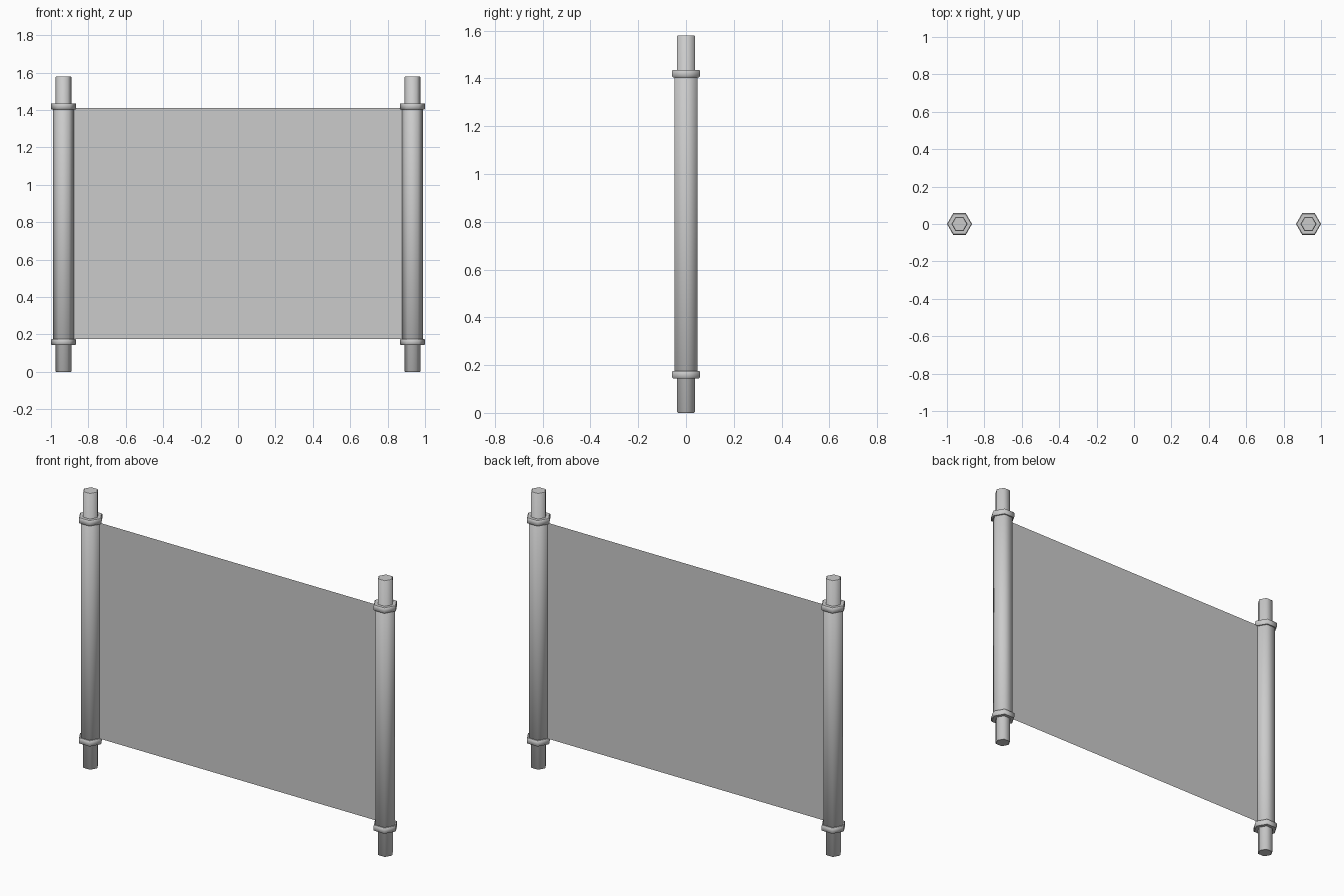
import bpy
import bmesh
import math

cube = bpy.data.objects.get("Cube")
if cube:
    bpy.data.objects.remove(cube, do_unlink=True)

POLE_X = 0.933
SIDES = 6
HEIGHT = 1.58


def make_material(name, rgb):
    mat = bpy.data.materials.new(name)
    mat.use_nodes = True
    color = (*rgb, 1.0)
    mat.diffuse_color = color
    mat.node_tree.nodes["Principled BSDF"].inputs["Base Color"].default_value = color
    return mat


def add_object(name, bm, mat):
    mesh = bpy.data.meshes.new(name)
    bm.to_mesh(mesh)
    bm.free()
    mesh.materials.append(mat)
    obj = bpy.data.objects.new(name, mesh)
    bpy.context.collection.objects.link(obj)
    return obj


def hex_bar(name, x, radius, z_low, z_high, chamfer, mat):
    """Six-sided smooth bar with softened end rims."""
    profile = [(radius - chamfer, z_low), (radius, z_low + chamfer),
               (radius, z_high - chamfer), (radius - chamfer, z_high)]
    bm = bmesh.new()
    rings = []
    for r, z in profile:
        rings.append([bm.verts.new((x + r * math.cos(math.tau * i / SIDES),
                                    r * math.sin(math.tau * i / SIDES), z))
                      for i in range(SIDES)])
    for low, high in zip(rings, rings[1:]):
        for i in range(SIDES):
            j = (i + 1) % SIDES
            bm.faces.new((low[i], low[j], high[j], high[i])).smooth = True
    bm.faces.new(rings[0][::-1])
    bm.faces.new(rings[-1])
    return add_object(name, bm, mat)


gray = make_material("plain gray", (0.6, 0.6, 0.6))

# Rods, rolls and collars on both sides
for side, sign in (("left", 1), ("right", -1)):
    x = sign * POLE_X
    hex_bar(side + "_rod", x, 0.043, 0, HEIGHT, 0.004, gray)
    hex_bar(side + "_roll", x, 0.056, 0.16, HEIGHT - 0.16, 0.001, gray)
    for level, z in (("lower", 0.16), ("upper", HEIGHT - 0.16)):
        hex_bar(f"{side}_{level}_collar", x, 0.067, z - 0.016, z + 0.016, 0.004, gray)

# Flat sheet stretched between the rolls
bm = bmesh.new()
corners = [(-POLE_X, 0.175), (POLE_X, 0.175), (POLE_X, 1.41), (-POLE_X, 1.41)]
bm.faces.new([bm.verts.new((x, 0, z)) for x, z in corners])
add_object("sheet", bm, gray)
